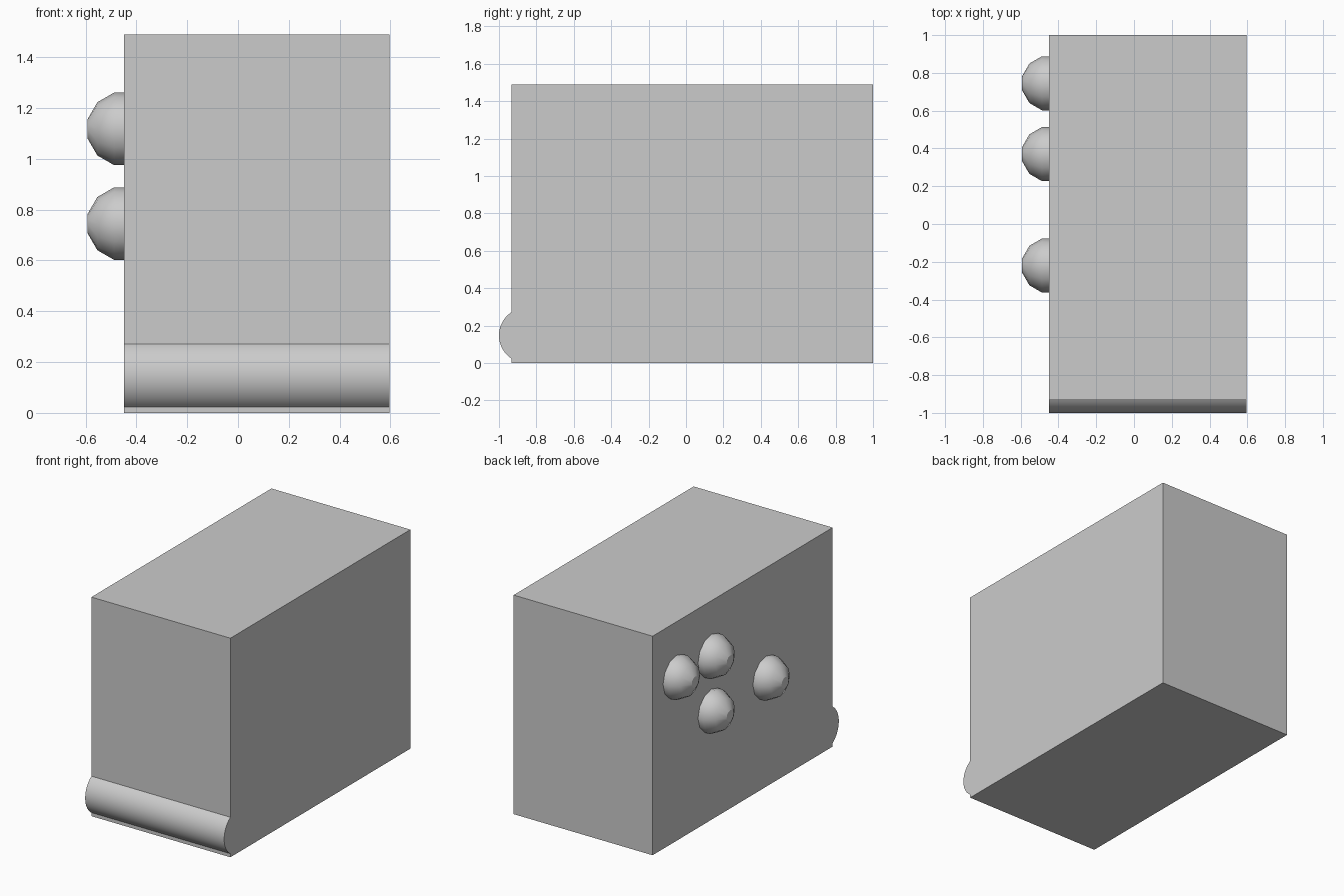
import bpy, bmesh, math
from mathutils import Matrix

cube = bpy.data.objects.get("Cube")
if cube:
    bpy.data.objects.remove(cube, do_unlink=True)

# Single grey material
grey = bpy.data.materials.new("light_grey")
grey.use_nodes = True
colour = (0.6, 0.6, 0.6, 1)
grey.diffuse_color = colour
grey.node_tree.nodes["Principled BSDF"].inputs["Base Color"].default_value = colour

LEFT, RIGHT = -0.449, 0.596
FRONT, BACK, TOP = -0.933, 1.0, 1.489
R = 0.148


def finish(name, bm):
    bmesh.ops.recalc_face_normals(bm, faces=bm.faces)
    mesh = bpy.data.meshes.new(name)
    bm.to_mesh(mesh)
    bm.free()
    mesh.materials.append(grey)
    ob = bpy.data.objects.new(name, mesh)
    bpy.context.collection.objects.link(ob)
    bpy.ops.object.select_all(action='DESELECT')
    ob.select_set(True)
    bpy.context.view_layer.objects.active = ob
    bpy.ops.object.shade_smooth_by_angle(angle=math.radians(30.5))
    return ob


# Body: side profile with a rounded front rail, extruded across x
cy, cz = -1 + R, R
half = math.acos((cy - FRONT) / R)
steps = 32
profile = [(FRONT, 0), (BACK, 0), (BACK, TOP), (FRONT, TOP)]
for i in range(steps + 1):
    a = half - 2 * half * i / steps
    profile.append((cy - R * math.cos(a), cz + R * math.sin(a)))
bm = bmesh.new()
side = bm.faces.new([bm.verts.new((LEFT, y, z)) for y, z in profile])
ext = bmesh.ops.extrude_face_region(bm, geom=[side], use_keep_orig=True)
moved = [g for g in ext["geom"] if isinstance(g, bmesh.types.BMVert)]
bmesh.ops.translate(bm, verts=moved, vec=(RIGHT - LEFT, 0, 0))
finish("body", bm)


# Knobs: faceted domes with a flat tip facing -x
def knob(name, y, z, sides=12):
    bm = bmesh.new()
    rings = []
    for polar in (15, 45, 75, 90):
        p = math.radians(polar)
        # The last ring continues the straight rim into the body
        rad = R * math.sin(min(p, math.radians(75)))
        x = LEFT - R * math.cos(p) if polar < 90 else LEFT + R / 4
        rings.append([bm.verts.new((x, y + rad * math.cos(t), z + rad * math.sin(t)))
                      for t in (math.tau * i / sides for i in range(sides))])
    for a, b in zip(rings, rings[1:]):
        for i in range(sides):
            j = (i + 1) % sides
            bm.faces.new((a[i], a[j], b[j], b[i]))
    bm.faces.new(rings[0])
    bm.faces.new(rings[-1])
    finish(name, bm)


HIGH, LOW = 1.118, 0.745
knob("knob_back", 0.745, HIGH)
knob("knob_upper", 0.37, HIGH)
knob("knob_lower", 0.37, LOW)
knob("knob_front", -0.22, LOW)
